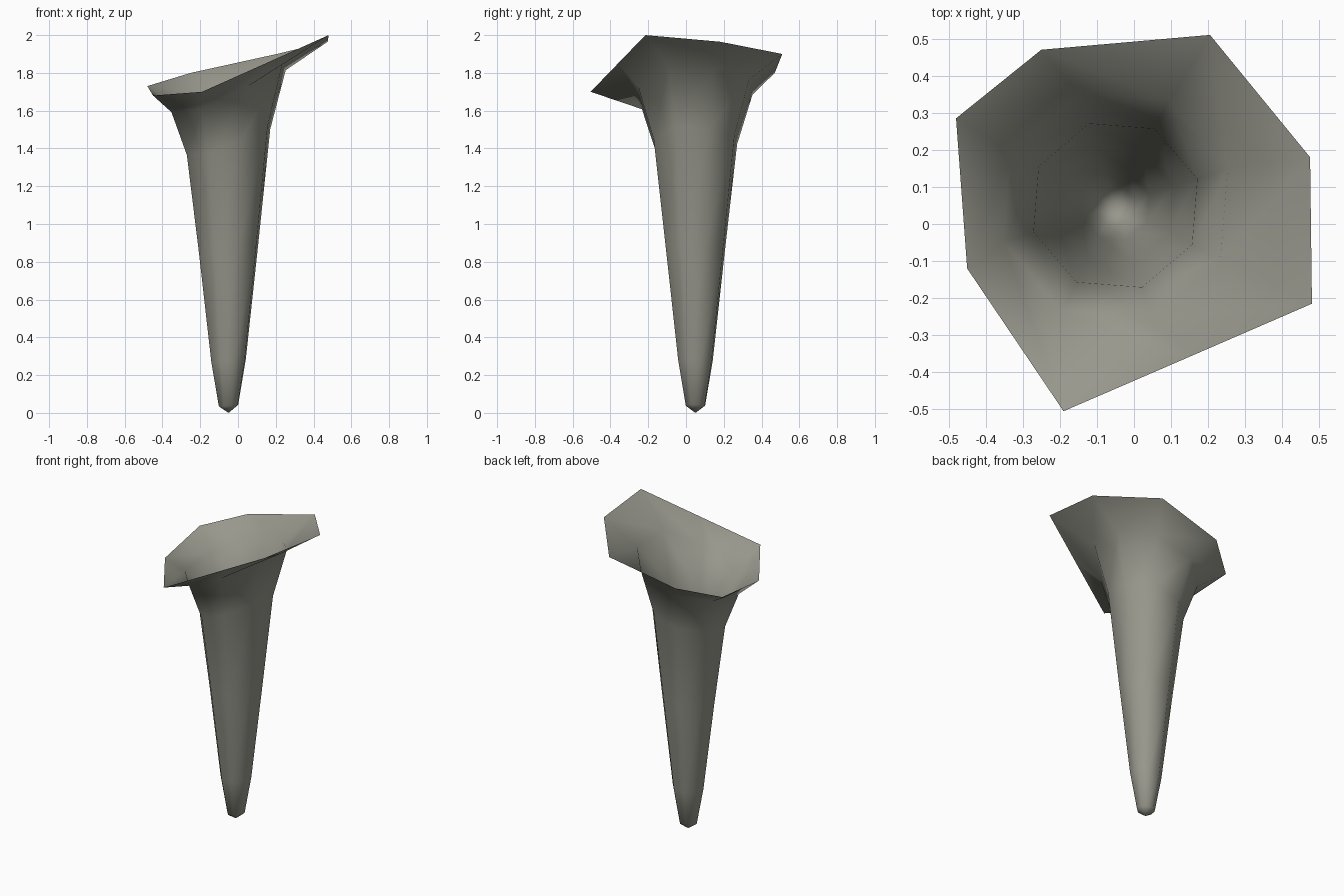
import bpy
import bmesh
from math import cos, sin, radians

if "Cube" in bpy.data.objects:
    bpy.data.objects.remove(bpy.data.objects["Cube"])

# Warm grey used for the whole funnel
grey = bpy.data.materials.new("warm_grey")
grey.use_nodes = True
colour = (0.31, 0.31, 0.265, 1)
grey.diffuse_color = colour
grey.node_tree.nodes["Principled BSDF"].inputs["Base Color"].default_value = colour

SIDES = 8
CX, CY = -0.05, 0.05

# Uneven flared lip, clockwise from the back right corner
lip = [(-0.48, 0.285, 1.73), (-0.25, 0.47, 1.80), (0.205, 0.51, 1.90),
       (0.475, 0.18, 1.965), (0.48, -0.215, 2.0), (0.15, -0.358, 1.852),
       (-0.19, -0.505, 1.70), (-0.45, -0.12, 1.68)]

# Stem rings: radius, height on the low side, share of the lip's tilt
rings = [(0.318, 1.60, 0.78), (0.232, 1.37, 0.48), (0.165, 0.85, 0.15),
         (0.096, 0.27, 0.05), (0.054, 0.035, 0.03)]

bm = bmesh.new()
loops = [[bm.verts.new(p) for p in lip]]
for radius, height, tilt in rings:
    loop = []
    for i, point in enumerate(lip):
        a = radians(153 - i * 360 / SIDES)
        z = height + tilt * (point[2] - 1.69)
        loop.append(bm.verts.new((CX + radius * cos(a), CY + radius * sin(a), z)))
    loops.append(loop)

# Walls between neighbouring rings
for upper, lower in zip(loops, loops[1:]):
    for i in range(SIDES):
        j = (i + 1) % SIDES
        bm.faces.new((upper[i], upper[j], lower[j], lower[i]))

# Pointed closed tip
tip = bm.verts.new((CX, CY, 0))
for i in range(SIDES):
    bm.faces.new((loops[-1][i], loops[-1][(i + 1) % SIDES], tip))

for face in bm.faces:
    face.smooth = True
bmesh.ops.recalc_face_normals(bm, faces=bm.faces)

mesh = bpy.data.meshes.new("funnel")
bm.to_mesh(mesh)
bm.free()
mesh.materials.append(grey)
funnel = bpy.data.objects.new("funnel", mesh)
bpy.context.scene.collection.objects.link(funnel)
